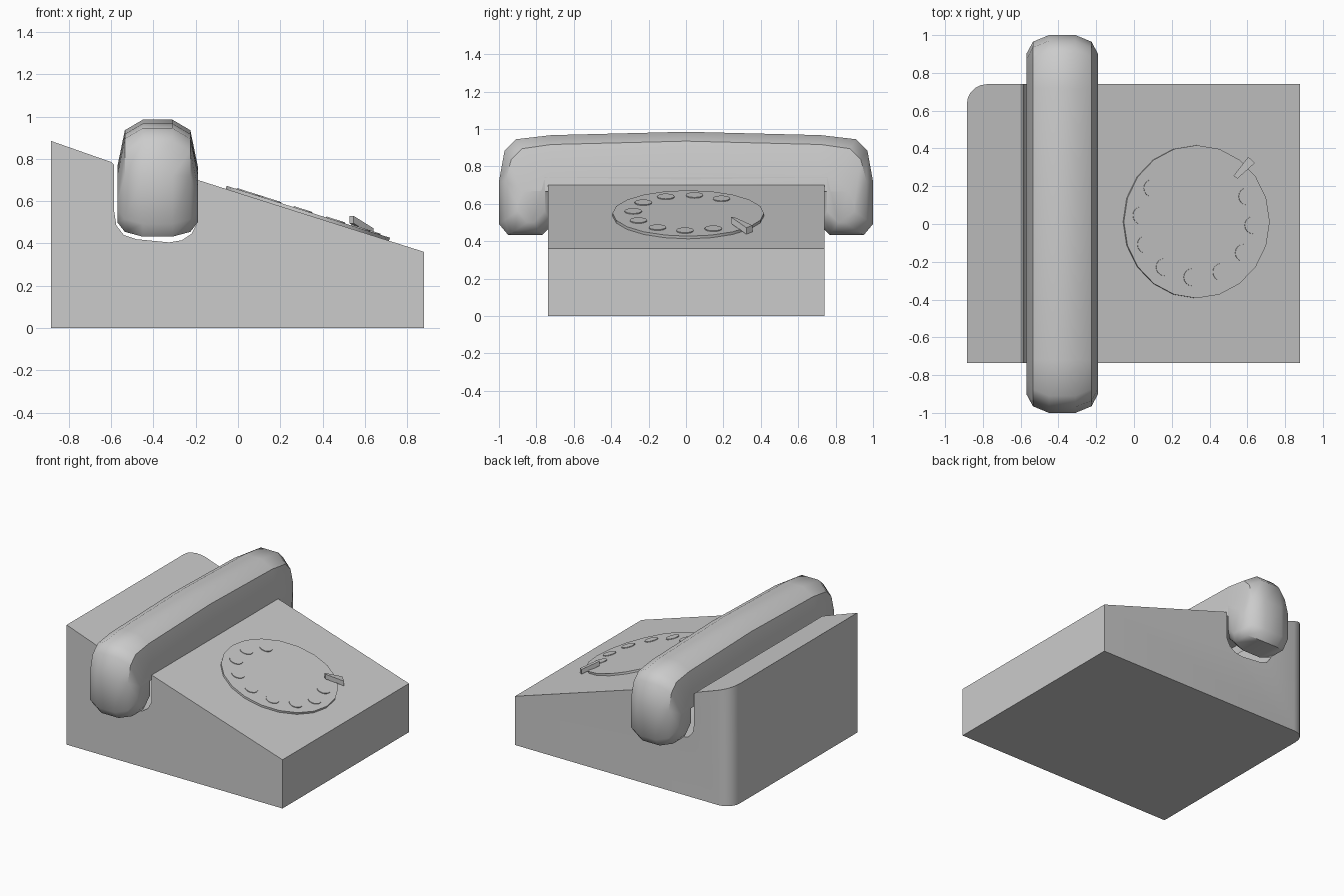
import bpy, bmesh
from math import radians, cos, sin, atan
from mathutils import Matrix, Vector

if "Cube" in bpy.data.objects:
    bpy.data.objects.remove(bpy.data.objects["Cube"])


def make(name, bm, smooth=None):
    bmesh.ops.recalc_face_normals(bm, faces=bm.faces[:])
    me = bpy.data.meshes.new(name)
    bm.to_mesh(me)
    bm.free()
    ob = bpy.data.objects.new(name, me)
    bpy.context.collection.objects.link(ob)
    if smooth:
        bpy.ops.object.select_all(action='DESELECT')
        ob.select_set(True)
        bpy.context.view_layer.objects.active = ob
        bpy.ops.object.shade_smooth_by_angle(angle=radians(smooth))
    return ob


def loft(rings):
    """Skin a list of equal-length closed rings and cap both ends."""
    bm = bmesh.new()
    vs = [[bm.verts.new(p) for p in r] for r in rings]
    n = len(vs[0])
    for a, b in zip(vs, vs[1:]):
        for i in range(n):
            bm.faces.new((a[i], a[(i + 1) % n], b[(i + 1) % n], b[i]))
    bm.faces.new(vs[0])
    bm.faces.new(vs[-1])
    return bm


SLOPE = 0.318


def deck(x):
    return 0.70 - (x + 0.19) * SLOPE


# Wedge body with the handset channel, one rounded back corner
profile = [(-0.885, 0), (0.88, 0), (0.88, 0.36), (-0.19, 0.70), (-0.192, 0.50),
           (-0.22, 0.445), (-0.265, 0.415), (-0.325, 0.405), (-0.48, 0.42),
           (-0.54, 0.44), (-0.575, 0.485), (-0.585, 0.55), (-0.585, 0.77),
           (-0.60, 0.785), (-0.885, 0.885)]
bm = loft([[(x, y, z) for x, z in profile] for y in (-0.737, 0.74)])
corner = [e for e in bm.edges
          if all(v.co.x < -0.88 and v.co.y > 0.7 for v in e.verts)]
bmesh.ops.bevel(bm, geom=corner, offset=0.105, segments=5, profile=0.5, affect='EDGES')
make("phone_body", bm, 25)


# Handset: U-shaped side profiles, lofted across its width
def handset_slice(x, yo, zt, zb, yi, zg):
    half = [(0.72, zt - 0.018), (yo - 0.09, zt - 0.04), (yo - 0.03, zt - 0.10),
            (yo, min(0.72, zt - 0.17)), (yo, zb + 0.06), (yo - 0.05, zb),
            (yi + 0.06, zb), (yi, zb + 0.06), (yi, zg)]
    ring = [(0, zt)] + half + [(0, zg - 0.012)] + [(-y, z) for y, z in reversed(half)]
    return [(x, y, z) for y, z in ring]


side = [(0.19, 0.90, 0.765, 0.50, 0.755, 0.742),
        (0.155, 0.965, 0.935, 0.455, 0.725, 0.742),
        (0.07, 1.0, 0.985, 0.432, 0.71, 0.742)]
slices = [handset_slice(-0.38 - s[0], *s[1:]) for s in side]
slices += [handset_slice(-0.38 + s[0], *s[1:]) for s in reversed(side)]
make("handset", loft(slices), 40)

# Dial plate and raised finger pads, tilted with the deck
cx, cy = 0.328, 0.012
tilt = Matrix.Translation((cx, cy, deck(cx))) @ Matrix.Rotation(atan(SLOPE), 4, 'Y')


def disc(name, u, v, r, low, high, sides):
    b = bmesh.new()
    m = tilt @ Matrix.Translation((u, v, (low + high) / 2))
    bmesh.ops.create_cone(b, cap_ends=True, segments=sides, radius1=r, radius2=r,
                          depth=high - low, matrix=m)
    return make(name, b, 30)


disc("dial_plate", 0, 0, 0.405, -0.01, 0.015, 20)
for i in range(9):
    a = radians(143 + 30.5 * i)
    disc(f"finger_pad_{i + 1}", 0.312 * cos(a), 0.295 * sin(a), 0.046, 0.005, 0.020, 16)

# Finger stop: a tapered bar rising over the dial edge
stop = [(0.527, 0.255, 0.52), (0.547, 0.24, 0.52), (0.64, 0.323, 0.462), (0.605, 0.355, 0.475)]
make("finger_stop", loft([[(x, y, z + dz) for x, y, z in stop] for dz in (-0.025, 0.01)]))
